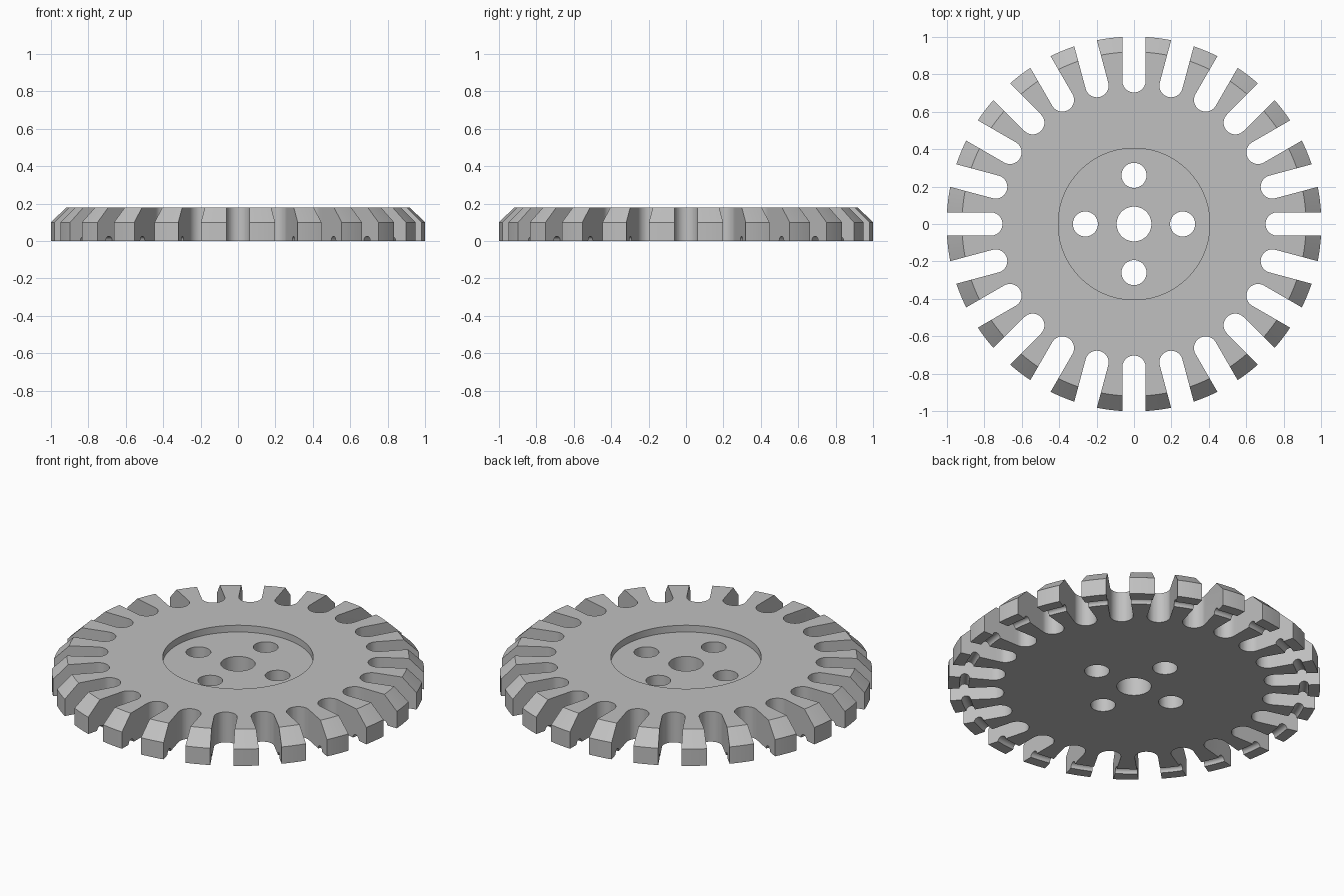
import bpy
import bmesh
from math import sin, cos, pi, radians
from mathutils import Matrix, Vector

old = bpy.data.objects.get("Cube")
if old:
    bpy.data.objects.remove(old, do_unlink=True)

RADIUS, HEIGHT = 1.002, 0.18
SLOTS = 24
SLOT_HALF, SLOT_CENTRE = 0.0625, 0.766
GROOVE_R, GROOVE_AT = 0.025, 0.915

steel = bpy.data.materials.new("steel grey")
steel.use_nodes = True
steel.diffuse_color = (0.53, 0.53, 0.53, 1)
steel.node_tree.nodes["Principled BSDF"].inputs["Base Color"].default_value = steel.diffuse_color


def make_object(name, bm):
    bmesh.ops.recalc_face_normals(bm, faces=bm.faces)
    mesh = bpy.data.meshes.new(name)
    bm.to_mesh(mesh)
    bm.free()
    mesh.materials.append(steel)
    obj = bpy.data.objects.new(name, mesh)
    bpy.context.collection.objects.link(obj)
    return obj


def lathe(name, profile, segments):
    """Revolve a closed (radius, z) outline about the z axis."""
    bm = bmesh.new()
    rings = []
    for i in range(segments):
        a = 2 * pi * i / segments
        rings.append([bm.verts.new((r * cos(a), r * sin(a), z)) for r, z in profile])
    n = len(profile)
    for i, ring in enumerate(rings):
        following = rings[(i + 1) % segments]
        for j in range(n):
            k = (j + 1) % n
            bm.faces.new((ring[j], following[j], following[k], ring[k]))
    return make_object(name, bm)


def add_prism(bm, outline, z0, z1):
    face = bm.faces.new([bm.verts.new((x, y, z0)) for x, y in outline])
    result = bmesh.ops.extrude_face_region(bm, geom=[face], use_keep_orig=True)
    top = [g for g in result["geom"] if isinstance(g, bmesh.types.BMVert)]
    bmesh.ops.translate(bm, verts=top, vec=(0, 0, z1 - z0))


# Disc body: bevelled rim, shallow top recess, bore and underside ring groove
groove = [(GROOVE_AT - GROOVE_R * cos(pi * i / 8), GROOVE_R * sin(pi * i / 8)) for i in range(9)]
outline = [(0.093, 0)] + groove + [
    (RADIUS, 0), (RADIUS, 0.10), (0.92, HEIGHT),
    (0.405, HEIGHT), (0.405, 0.14), (0.093, 0.14)]
disc = lathe("slotted_disc", outline, 240)

# Cutters: round-ended radial slots and four bolt holes
bm = bmesh.new()
arc = [radians(90 + 180 * i / 20) for i in range(21)]
slot = [(SLOT_CENTRE + SLOT_HALF * cos(a), SLOT_HALF * sin(a)) for a in arc]
slot += [(1.1, -SLOT_HALF), (1.1, SLOT_HALF)]
for i in range(SLOTS):
    turn = Matrix.Rotation(2 * pi * i / SLOTS, 2)
    add_prism(bm, [turn @ Vector(p) for p in slot], -0.1, 0.3)
for i in range(4):
    cx, cy = 0.26 * cos(i * pi / 2), 0.26 * sin(i * pi / 2)
    hole = [(cx + 0.067 * cos(2 * pi * j / 40), cy + 0.067 * sin(2 * pi * j / 40)) for j in range(40)]
    add_prism(bm, hole, -0.1, 0.3)
cutter = make_object("slot_and_hole_cutter", bm)
cutter.hide_render = True

# Cut the disc, then drop the helper
cut = disc.modifiers.new("Cut slots and holes", "BOOLEAN")
cut.operation = "DIFFERENCE"
cut.solver = "EXACT"
cut.object = cutter
bpy.ops.object.select_all(action="DESELECT")
disc.select_set(True)
bpy.context.view_layer.objects.active = disc
bpy.ops.object.modifier_apply(modifier=cut.name)
bpy.data.objects.remove(cutter, do_unlink=True)
bpy.ops.object.shade_smooth_by_angle(angle=radians(25))
